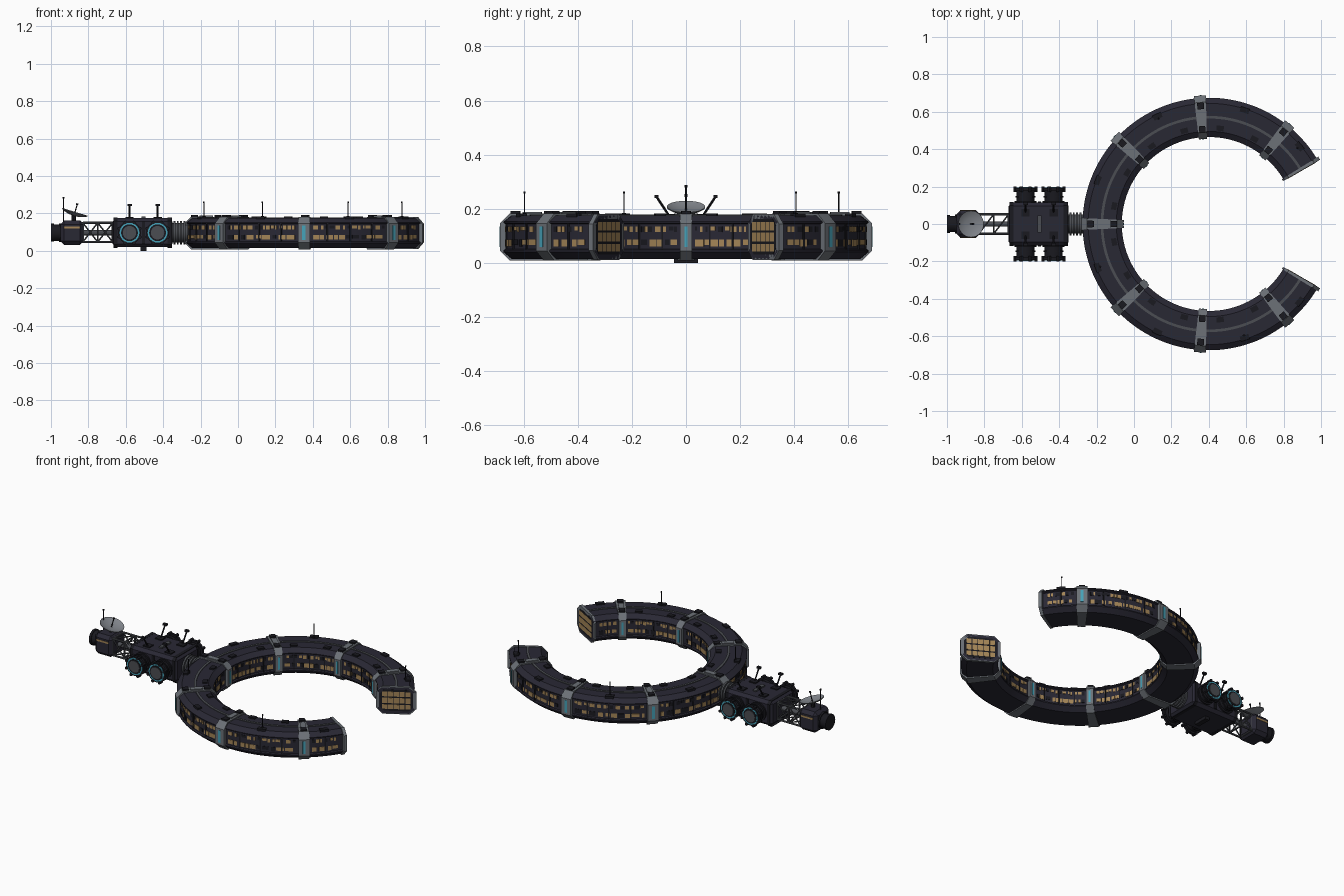
import bpy, bmesh, math, random
from mathutils import Vector, Matrix

if "Cube" in bpy.data.objects:
    bpy.data.objects.remove(bpy.data.objects["Cube"])

random.seed(4)
CX = 0.40                      # ring centre on x
MID = 0.097                    # axis height of the hub line


def mat(name, r, g, b):
    m = bpy.data.materials.new(name)
    m.diffuse_color = (r, g, b, 1)
    m.use_nodes = True
    m.node_tree.nodes["Principled BSDF"].inputs["Base Color"].default_value = m.diffuse_color
    return m


HULL = mat("dark hull", 0.022, 0.021, 0.034)
TRIM = mat("black trim", 0.010, 0.010, 0.014)
GREY = mat("collar grey", 0.15, 0.165, 0.185)
STEEL = mat("strut steel", 0.07, 0.075, 0.085)
PALE = mat("dish grey", 0.22, 0.235, 0.26)
AMBER = mat("amber window", 0.37, 0.235, 0.095)
CYAN = mat("cyan light", 0.06, 0.36, 0.48)


def finish(name, bm, material, smooth=True):
    bmesh.ops.recalc_face_normals(bm, faces=bm.faces)
    me = bpy.data.meshes.new(name)
    bm.to_mesh(me)
    bm.free()
    me.materials.append(material)
    ob = bpy.data.objects.new(name, me)
    bpy.context.collection.objects.link(ob)
    if smooth:
        bpy.ops.object.select_all(action='DESELECT')
        ob.select_set(True)
        bpy.context.view_layer.objects.active = ob
        bpy.ops.object.shade_smooth_by_angle(angle=math.radians(28))
    return ob


def sweep(bm, prof, a0, a1, step=2.5):
    """Sweep an (r, z) profile around the ring centre between two angles."""
    n = max(1, math.ceil(abs(a1 - a0) / step))
    rings = []
    for i in range(n + 1):
        a = math.radians(a0 + (a1 - a0) * i / n)
        rings.append([bm.verts.new((CX + r * math.cos(a), r * math.sin(a), z)) for r, z in prof])
    k = len(prof)
    for p, q in zip(rings, rings[1:]):
        for j in range(k):
            bm.faces.new((p[j], p[(j + 1) % k], q[(j + 1) % k], q[j]))
    bm.faces.new(rings[0])
    bm.faces.new(rings[-1])


def arcbox(bm, r0, r1, z0, z1, a0, a1):
    sweep(bm, [(r0, z0), (r1, z0), (r1, z1), (r0, z1)], a0, a1)


def octagon(r0, r1, z0, z1, c):
    return [(r0 + c, z0), (r1 - c, z0), (r1, z0 + c), (r1, z1 - c),
            (r1 - c, z1), (r0 + c, z1), (r0, z1 - c), (r0, z0 + c)]


def box(bm, c, s, bevel=0):
    m = Matrix.Translation(c) @ Matrix.Diagonal((*s, 1))
    vs = bmesh.ops.create_cube(bm, size=1, matrix=m)["verts"]
    if bevel:
        es = list({e for v in vs for e in v.link_edges})
        bmesh.ops.bevel(bm, geom=es, offset=bevel, segments=1, affect='EDGES')


def rod(bm, p, q, r, r2=None, n=8):
    p, q = Vector(p), Vector(q)
    d = q - p
    m = Matrix.Translation((p + q) / 2) @ d.to_track_quat('Z', 'Y').to_matrix().to_4x4()
    bmesh.ops.create_cone(bm, cap_ends=True, segments=n, radius1=r,
                          radius2=r if r2 is None else r2, depth=d.length, matrix=m)


def new():
    return bmesh.new()


# Ring hull: octagonal section with recessed window walls
bm = new()
sweep(bm, [(0.495, 0.015), (0.645, 0.015), (0.675, 0.040), (0.675, 0.047), (0.667, 0.051),
           (0.667, 0.143), (0.675, 0.147), (0.675, 0.152), (0.645, 0.175), (0.495, 0.175),
           (0.465, 0.152), (0.465, 0.147), (0.473, 0.143), (0.473, 0.051), (0.465, 0.047),
           (0.465, 0.040)], 30, 330)
finish("ring_hull", bm, HULL)

# Collars with cyan strips and dark roof boxes
COLLARS = [51 + 43 * i for i in range(7)]
STOPS = [30] + COLLARS + [330]
col, strip, cap = new(), new(), new()
for a in COLLARS:
    sweep(col, octagon(0.455, 0.688, 0.008, 0.182, 0.036), a - 2.7, a + 2.7)
    arcbox(col, 0.535, 0.605, 0.18, 0.188, a - 1.6, a + 1.6)
    for r0, r1 in ((0.686, 0.690), (0.453, 0.457)):
        arcbox(strip, r0, r1, 0.058, 0.135, a - 0.7, a + 0.7)
    for r0, r1, w in ((0.49, 0.525, 1.9), (0.615, 0.65, 1.6)):
        arcbox(cap, r0, r1, 0.178, 0.191, a - w, a + w)
finish("ring_collars", col, GREY)
finish("collar_lights", strip, CYAN)
finish("collar_roof_boxes", cap, TRIM)

# Spine strip along the roof, hatches, wall ribs and windows per segment
spine, hatch, rib, win, dim = new(), new(), new(), new(), new()
WALLS = ((0.665, 0.6695), (0.4705, 0.475))
for a0, a1 in zip(STOPS, STOPS[1:]):
    span = a1 - a0
    arcbox(spine, 0.564, 0.578, 0.17, 0.179, a0 + 1, a1 - 1)
    for f, r in ((0.25, 0.515), (0.5, 0.638), (0.75, 0.515)):
        if span > 30 or f == 0.5:
            a = a0 + span * f
            arcbox(hatch, r - 0.014, r + 0.014, 0.17, 0.183, a - 2.2, a + 2.2)
    for r0, r1 in WALLS:
        ribs = 4 if span > 30 else 2
        for i in range(1, ribs):
            a = a0 + span * i / ribs
            arcbox(rib, r0 - 0.002, r1 + 0.002, 0.05, 0.145, a - 0.35, a + 0.35)
        for z0, z1, lo, hi in ((0.114, 0.135, 0.8, 2.6), (0.060, 0.086, 1.5, 4.2)):
            a = a0 + 4
            while a < a1 - 5:
                w = min(random.uniform(lo, hi), a1 - 4 - a)
                lit = random.random() < 0.72
                h = random.choice((0, 0, 0.006))
                arcbox(win if lit else dim, r0, r1, z0 + h, z1, a, a + w)
                a += w + random.choice((0.4, 0.5, 1.3))
finish("roof_spine", spine, STEEL)
finish("roof_hatches", hatch, TRIM)
finish("wall_ribs", rib, TRIM)
finish("lit_windows", win, AMBER)
finish("dark_windows", dim, TRIM)

# End frames with a glazed grid
frame, back, glass = new(), new(), new()
for s in (1, -1):
    sweep(frame, octagon(0.458, 0.687, 0.010, 0.180, 0.036), s * 30, s * 31.6)
    sweep(back, octagon(0.478, 0.667, 0.030, 0.162, 0.025), s * 29.9, s * 30.1)
    for i in range(5):
        for z0, z1 in ((0.042, 0.070), (0.078, 0.112), (0.120, 0.150)):
            r = 0.490 + i * 0.0335
            arcbox(glass, r, r + 0.030, z0, z1, s * 29.78, s * 29.95)
finish("end_frames", frame, GREY)
finish("end_recess", back, TRIM)
finish("end_windows", glass, AMBER)

# Thin masts on the ring roof
bm = new()
for a in (40.5, 115.5, 201.5, 287.5):
    x, y = CX + 0.626 * math.cos(math.radians(a)), 0.626 * math.sin(math.radians(a))
    rod(bm, (x, y, 0.17), (x, y, 0.26), 0.0022)
    rod(bm, (x, y, 0.17), (x, y, 0.185), 0.008)
    rod(bm, (x, y, 0.256), (x, y, 0.263), 0.004)
finish("ring_masts", bm, TRIM)

# Ribbed neck between ring and hub
bm = new()
rod(bm, (-0.37, 0, MID), (-0.25, 0, MID), 0.052, n=24)
for i in range(5):
    x = -0.345 + i * 0.018
    rod(bm, (x, 0, MID), (x + 0.010, 0, MID), 0.062, n=24)
finish("neck", bm, STEEL)

# Hub block with panels
bm = new()
box(bm, (-0.51, 0, MID), (0.32, 0.23, 0.155), 0.018)
finish("hub_block", bm, HULL, False)
bm = new()
for x in (-0.655, -0.365):
    box(bm, (x, 0, MID), (0.014, 0.236, 0.161), 0.018)
for s in (1, -1):
    box(bm, (-0.505, s * 0.115, MID), (0.016, 0.012, 0.12))
box(bm, (-0.505, 0, 0.011), (0.03, 0.09, 0.022))
for x in (-0.58, -0.43):
    for s in (1, -1):
        box(bm, (x, s * 0.06, 0.176), (0.045, 0.04, 0.010))
finish("hub_panels", bm, TRIM, False)
bm = new()
box(bm, (-0.505, 0, 0.177), (0.022, 0.09, 0.012))
finish("hub_roof_bar", bm, STEEL, False)

# Four docking ports: barrel, flanges, clamps, cyan ring and hatch
barrel, lamp, door = new(), new(), new()
for x in (-0.58, -0.43):
    for s in (1, -1):
        for y0, y1, r in ((0.10, 0.19, 0.048), (0.112, 0.124, 0.058),
                          (0.142, 0.150, 0.054), (0.176, 0.192, 0.061)):
            rod(barrel, (x, s * y0, MID), (x, s * y1, MID), r, n=24)
        rod(lamp, (x, s * 0.190, MID), (x, s * 0.1945, MID), 0.053, n=24)
        rod(barrel, (x, s * 0.192, MID), (x, s * 0.196, MID), 0.045, n=24)
        rod(door, (x, s * 0.194, MID), (x, s * 0.199, MID), 0.036, n=24)
        for k in range(8):
            t = math.radians(45 * k + 22.5)
            px, pz = x + 0.060 * math.cos(t), MID + 0.060 * math.sin(t)
            rod(barrel, (px, s * 0.170, pz), (px, s * 0.200, pz), 0.0095, n=6)
finish("port_barrels", barrel, TRIM)
finish("port_lights", lamp, CYAN)
finish("port_hatches", door, STEEL)

# Slanted hub antennas
bm = new()
for x in (-0.58, -0.43):
    for s in (1, -1):
        rod(bm, (x, s * 0.06, 0.17), (x, s * 0.108, 0.243), 0.0045)
        box(bm, (x, s * 0.109, 0.245), (0.024, 0.016, 0.012))
finish("hub_antennas", bm, TRIM)

# Truss boom
bm = new()
X = [-0.83, -0.75, -0.67]
Y, Z0, Z1 = 0.052, 0.047, 0.150
for y in (-Y, Y):
    for z in (Z0, Z1):
        rod(bm, (X[0], y, z), (X[-1], y, z), 0.006)
    for x0, x1 in zip(X, X[1:]):
        rod(bm, (x0, y, Z0), (x1, y, Z1), 0.004)
        rod(bm, (x0, y, Z1), (x1, y, Z0), 0.004)
for x in X:
    for s in (-1, 1):
        rod(bm, (x, s * Y, Z0), (x, s * Y, Z1), 0.005)
        z = Z0 if s < 0 else Z1
        rod(bm, (x, -Y, z), (x, Y, z), 0.005)
for z in (Z0, Z1):
    for x0, x1 in zip(X, X[1:]):
        rod(bm, (x0, -Y, z), (x1, Y, z), 0.004)
rod(bm, (X[0], 0, MID), (X[-1], 0, MID), 0.014, n=12)
finish("truss_boom", bm, STEEL)

# Tail module with window strips and rear drum
bm = new()
box(bm, (-0.887, 0, MID), (0.125, 0.145, 0.13), 0.02)
finish("tail_module", bm, HULL, False)
bm = new()
for x0, x1, r in ((-0.995, -0.94, 0.044), (-1.0, -0.985, 0.048), (-0.958, -0.945, 0.050)):
    rod(bm, (x0, 0, MID), (x1, 0, MID), r, n=24)
finish("tail_drum", bm, TRIM)
bm = new()
for s in (1, -1):
    box(bm, (-0.887, s * 0.0725, 0.125), (0.085, 0.004, 0.011))
finish("tail_windows", bm, AMBER, False)

# Tilted dish: lathed shallow bowl
bm = new()
n = 32
tilt = Matrix.Translation((-0.876, 0, 0.193)) @ Matrix.Rotation(math.radians(17), 4, 'Y')
PROF = [(0.001, 0.0), (0.03, 0.002), (0.055, 0.008), (0.071, 0.016),
        (0.071, 0.012), (0.055, 0.003), (0.03, -0.004), (0.001, -0.007)]
rings = [[bm.verts.new(tilt @ Vector((r * math.cos(2 * math.pi * i / n),
                                      r * math.sin(2 * math.pi * i / n), z)))
          for i in range(n)] for r, z in PROF]
for p, q in zip(rings, rings[1:]):
    for i in range(n):
        bm.faces.new((p[i], p[(i + 1) % n], q[(i + 1) % n], q[i]))
finish("dish", bm, PALE)

# Dish stand, feed and tail mast
bm = new()
rod(bm, (-0.88, 0, 0.155), (-0.877, 0, 0.192), 0.012)
rod(bm, (-0.876, 0, 0.192), (-0.859, 0, 0.250), 0.003)
rod(bm, (-0.861, 0, 0.245), (-0.859, 0, 0.253), 0.006)
rod(bm, (-0.932, 0, 0.155), (-0.932, 0, 0.285), 0.003)
rod(bm, (-0.932, 0, 0.279), (-0.932, 0, 0.287), 0.005)
finish("dish_stand_and_mast", bm, TRIM)
